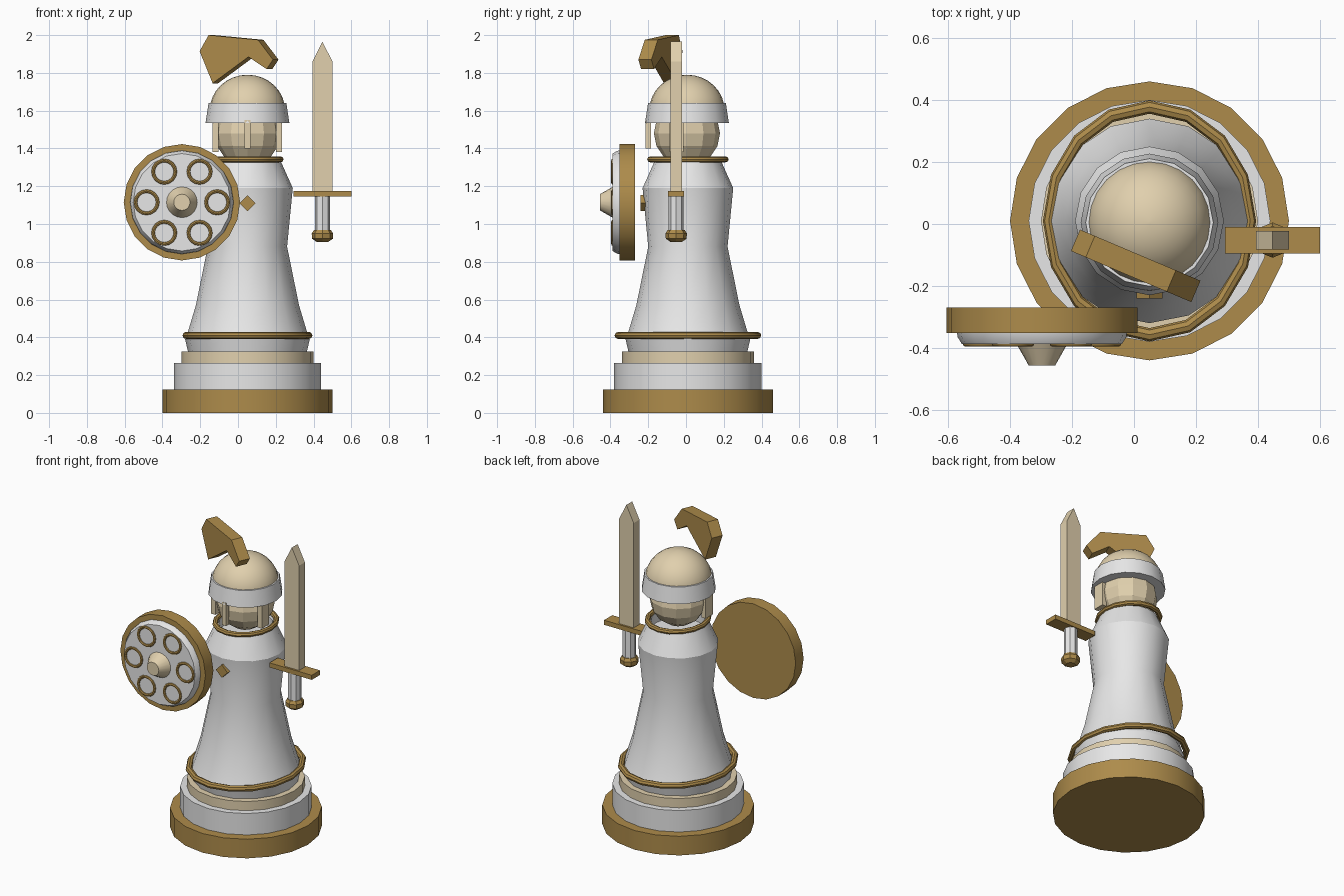
import bpy, bmesh
from math import sin, cos, pi, radians
from mathutils import Matrix, Vector

cube = bpy.data.objects.get("Cube")
if cube:
    bpy.data.objects.remove(cube, do_unlink=True)


def material(name, rgb):
    m = bpy.data.materials.new(name)
    m.use_nodes = True
    m.diffuse_color = (*rgb, 1)
    m.node_tree.nodes["Principled BSDF"].inputs["Base Color"].default_value = (*rgb, 1)
    return m


BRONZE = material("bronze", (0.42, 0.26, 0.07))
CREAM = material("cream", (0.75, 0.63, 0.42))
WHITE = material("white", (0.8, 0.8, 0.8))

CX, CY = 0.05, 0.01                      # axis of the figure
FACING = Matrix.Rotation(pi / 2, 4, 'X')  # turns +z towards the front


def finish(name, bm, mat, matrix=Matrix(), smooth=True):
    bmesh.ops.recalc_face_normals(bm, faces=bm.faces)
    bm.transform(matrix)
    me = bpy.data.meshes.new(name)
    bm.to_mesh(me)
    bm.free()
    me.materials.append(mat)
    ob = bpy.data.objects.new(name, me)
    bpy.context.collection.objects.link(ob)
    if smooth:
        bpy.ops.object.select_all(action='DESELECT')
        ob.select_set(True)
        bpy.context.view_layer.objects.active = ob
        bpy.ops.object.shade_smooth_by_angle(angle=radians(29))
    return ob


def lathe(name, profile, mat, sides=20, at=(CX, CY, 0), turn=Matrix(), smooth=True):
    """Spin (radius, height) pairs around z and cap both ends."""
    bm = bmesh.new()
    rings = [[bm.verts.new((r * cos(2 * pi * i / sides), r * sin(2 * pi * i / sides), z))
              for i in range(sides)] for r, z in profile]
    for a, b in zip(rings, rings[1:]):
        for i in range(sides):
            j = (i + 1) % sides
            bm.faces.new((a[i], a[j], b[j], b[i]))
    bm.faces.new(rings[0])
    bm.faces.new(rings[-1])
    return finish(name, bm, mat, Matrix.Translation(at) @ turn, smooth)


def ring(name, major, minor, mat, at, turn=Matrix(), stretch=1.0, sides=16, tube=8):
    bm = bmesh.new()
    loops = []
    for i in range(sides):
        a = 2 * pi * i / sides
        loop = []
        for k in range(tube):
            t = 2 * pi * k / tube
            r = major + minor * cos(t)
            loop.append(bm.verts.new((r * cos(a), r * sin(a) * stretch, minor * sin(t))))
        loops.append(loop)
    for i in range(sides):
        a, b = loops[i], loops[(i + 1) % sides]
        for k in range(tube):
            n = (k + 1) % tube
            bm.faces.new((a[k], b[k], b[n], a[n]))
    ob = finish(name, bm, mat, Matrix.Translation(at) @ turn)
    ob.data.shade_smooth()
    return ob


def box(name, size, at, mat, turn=Matrix()):
    bm = bmesh.new()
    bmesh.ops.create_cube(bm, size=1)
    bm.transform(Matrix.Diagonal((*size, 1)))
    return finish(name, bm, mat, Matrix.Translation(at) @ turn, False)


def plate(name, outline, thick, at, mat, turn=Matrix()):
    """Extrude an (x, z) outline along y, centred on its thickness."""
    bm = bmesh.new()
    face = bm.faces.new([bm.verts.new((x, -thick / 2, z)) for x, z in outline])
    new = bmesh.ops.extrude_face_region(bm, geom=[face])["geom"]
    bmesh.ops.translate(bm, vec=(0, thick, 0),
                        verts=[v for v in new if isinstance(v, bmesh.types.BMVert)])
    return finish(name, bm, mat, Matrix.Translation(at) @ turn, False)


# Stepped pedestal
for name, r, z0, z1, mat in (("base_plinth", 0.45, 0, 0.125, BRONZE),
                             ("base_drum", 0.39, 0.125, 0.265, WHITE),
                             ("base_step", 0.35, 0.265, 0.325, CREAM)):
    lathe(name, [(r, z0), (r, z1)], mat)

# Robe with an open collar
lathe("robe", [(0.315, 0.325), (0.33, 0.39), (0.315, 0.43), (0.273, 0.57), (0.21, 0.88),
               (0.24, 1.19), (0.175, 1.335), (0.16, 1.335), (0.16, 1.27)], WHITE, 16)
ring("hem_trim", 0.325, 0.019, BRONZE, (CX, CY, 0.41), stretch=1.13)
ring("collar_trim", 0.175, 0.016, BRONZE, (CX, CY, 1.342), stretch=1.13)
box("brooch", (0.06, 0.03, 0.06), (CX, -0.225, 1.11), BRONZE, Matrix.Rotation(pi / 4, 4, 'Y'))

# Head and helmet
bm = bmesh.new()
bmesh.ops.create_uvsphere(bm, u_segments=12, v_segments=8, radius=0.175)
finish("head", bm, CREAM, Matrix.Translation((CX, 0.005, 1.48)), False)
HELM = (CX, 0.005, 0)
lathe("helmet_band", [(0.222, 1.535), (0.206, 1.64)], WHITE, 16, HELM)
arc = [i * pi / 16 for i in range(8)]
lathe("helmet_dome", [(0.2, 1.56)] + [(0.2 * cos(t), 1.6 + 0.19 * sin(t)) for t in arc]
      + [(0.004, 1.79)], CREAM, 24, HELM)
box("nose_guard", (0.03, 0.03, 0.15), (CX, -0.2, 1.475), CREAM)
for name, side in (("left_cheek_guard", 1), ("right_cheek_guard", -1)):
    box(name, (0.032, 0.075, 0.16), (CX + side * 0.168, -0.05, 1.46), CREAM)

# Plume
plate("plume", [(-0.164, 2.0), (0.12, 1.975), (0.206, 1.87), (0.17, 1.82),
                (0.065, 1.885), (-0.141, 1.745), (-0.216, 1.915)], 0.075,
      (0.01, -0.137, 0), BRONZE, Matrix.Rotation(radians(-23), 4, 'Z'))

# Sword
SX, SY = 0.447, -0.052
plate("sword_blade", [(-0.053, 1.17), (0.053, 1.17), (0.053, 1.86), (0, 1.965), (-0.053, 1.86)],
      0.06, (SX, SY, 0), CREAM)
box("sword_guard", (0.306, 0.085, 0.03), (SX, SY, 1.16), BRONZE)
lathe("sword_grip", [(0.04, 0.95), (0.04, 1.15)], WHITE, 8, (SX, SY, 0))
lathe("sword_pommel", [(0.03, 0.905), (0.055, 0.922), (0.057, 0.95), (0.045, 0.968)],
      BRONZE, 8, (SX, SY, 0), smooth=False)

# Round shield, facing the front
SHIELD = Vector((-0.297, 0, 1.115))
for name, profile, mat in (
        ("shield_rim", [(0.308, 0.27), (0.308, 0.352)], BRONZE),
        ("shield_face", [(0.275, 0.345), (0.272, 0.365), (0.258, 0.388)], WHITE),
        ("shield_boss", [(0.086, 0.38), (0.043, 0.456)], CREAM)):
    lathe(name, profile, mat, 20, SHIELD, FACING)
for i in range(6):
    a = i * pi / 3
    spot = SHIELD + Vector((0.187 * cos(a), -0.386, 0.187 * sin(a)))
    ring(f"shield_ring_{i + 1}", 0.059, 0.01, BRONZE, spot, FACING)
